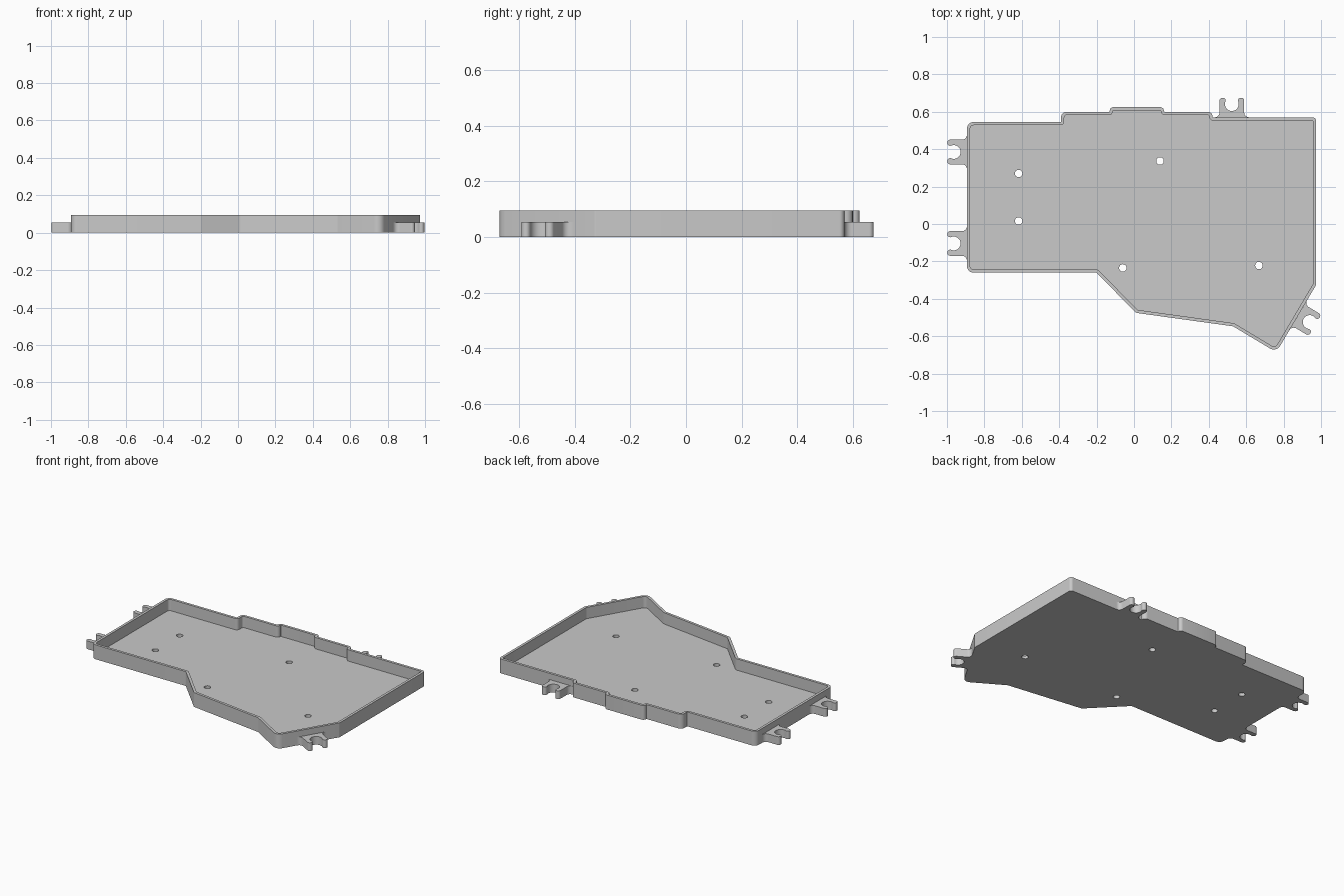
import bpy, bmesh, math
from mathutils import Vector, Matrix

if "Cube" in bpy.data.objects:
    bpy.data.objects.remove(bpy.data.objects["Cube"], do_unlink=True)

HEIGHT, FLOOR, WALL, HOOK_H = 0.095, 0.02, 0.017, 0.054

grey = bpy.data.materials.new("light grey")
grey.use_nodes = True
colour = (0.585, 0.585, 0.585, 1)
grey.diffuse_color = colour
grey.node_tree.nodes["Principled BSDF"].inputs["Base Color"].default_value = colour


def corner_dirs(pts, i):
    p = Vector(pts[i][:2])
    d1 = (p - Vector(pts[i - 1][:2])).normalized()
    d2 = (Vector(pts[(i + 1) % len(pts)][:2]) - p).normalized()
    return p, d1, d2


def rounded(pts, seg=6):
    """Outline with an arc of the given radius at every (x, y, radius) corner."""
    out = []
    for i, (_, _, r) in enumerate(pts):
        p, d1, d2 = corner_dirs(pts, i)
        if r == 0:
            out.append(p)
            continue
        turn = math.atan2(d1.x * d2.y - d1.y * d2.x, d1.dot(d2))
        start = p - d1 * r * math.tan(abs(turn) / 2)
        centre = start + Vector((-d1.y, d1.x)) * math.copysign(r, turn)
        out += [centre + Matrix.Rotation(turn * k / seg, 2) @ (start - centre)
                for k in range(seg + 1)]
    return out


def inset(pts, t):
    """Counter-clockwise outline moved inward by t, radii adjusted to match."""
    out = []
    for i, (_, _, r) in enumerate(pts):
        p, d1, d2 = corner_dirs(pts, i)
        n1, n2 = Vector((-d1.y, d1.x)), Vector((-d2.y, d2.x))
        q = p + (n1 + n2) * (t / (1 + n1.dot(n2)))
        convex = d1.x * d2.y - d1.y * d2.x > 0
        out.append((q.x, q.y, max(r - t, 0.004) if convex else r + t))
    return out


def ring(bm, pts, z):
    vs = [bm.verts.new((p[0], p[1], z)) for p in pts]
    es = [bm.edges.new((vs[i - 1], vs[i])) for i in range(len(vs))]
    return vs, es


def bridge(bm, a, b):
    for i in range(len(a)):
        bm.faces.new((a[i - 1], a[i], b[i], b[i - 1]))


def finish(bm, name):
    bmesh.ops.recalc_face_normals(bm, faces=bm.faces)
    mesh = bpy.data.meshes.new(name)
    bm.to_mesh(mesh)
    bm.free()
    mesh.materials.append(grey)
    ob = bpy.data.objects.new(name, mesh)
    bpy.context.collection.objects.link(ob)
    bpy.ops.object.select_all(action="DESELECT")
    ob.select_set(True)
    bpy.context.view_layer.objects.active = ob
    bpy.ops.object.shade_smooth_by_angle(angle=math.radians(30))


# Tray: one closed shell with floor, thin rim wall and five through holes
outline = [
    (-0.893, -0.26, 0.035), (-0.2, -0.26, 0.012), (0.01, -0.475, 0.025),
    (0.53, -0.547, 0.03), (0.761, -0.686, 0.04), (0.973, -0.327, 0.02),
    (0.973, 0.57, 0.018), (0.42, 0.57, 0.003), (0.42, 0.6, 0.025),
    (0.16, 0.6, 0.003), (0.16, 0.625, 0.02), (-0.13, 0.625, 0.02),
    (-0.13, 0.6, 0.003), (-0.39, 0.6, 0.03), (-0.39, 0.545, 0.003),
    (-0.893, 0.545, 0.035),
]
holes = [(-0.617, 0.27), (-0.617, 0.016), (0.139, 0.337), (-0.06, -0.235), (0.668, -0.222)]

bm = bmesh.new()
outer, inner = rounded(outline), rounded(inset(outline, WALL))
out_low, bottom_edges = ring(bm, outer, 0)
out_top, _ = ring(bm, outer, HEIGHT)
in_top, _ = ring(bm, inner, HEIGHT)
in_low, floor_edges = ring(bm, inner, FLOOR)
bridge(bm, out_low, out_top)
bridge(bm, out_top, in_top)
bridge(bm, in_top, in_low)
for hx, hy in holes:
    circle = [(hx + 0.02 * math.cos(k * math.tau / 24), hy + 0.02 * math.sin(k * math.tau / 24))
              for k in range(24)]
    low, low_edges = ring(bm, circle, 0)
    top, top_edges = ring(bm, circle, FLOOR)
    bridge(bm, low, top)
    bottom_edges += low_edges
    floor_edges += top_edges
bmesh.ops.triangle_fill(bm, edges=bottom_edges, use_beauty=True, normal=(0, 0, -1))
bmesh.ops.triangle_fill(bm, edges=floor_edges, use_beauty=True, normal=(0, 0, 1))
finish(bm, "tray")

# Hook half profile: x points away from the wall, y runs along it
half = rounded([(0, 0, 0), (0, 0.096, 0), (0.002, 0.066, 0.026), (0.105, 0.066, 0.016),
                (0.105, 0.033, 0.0155), (0.088, 0.033, 0)])[1:-1]
for k in range(11):
    a = math.radians(63 + (180 - 63) * k / 10)
    half.append(Vector((0.071 + 0.037 * math.cos(a), 0.037 * math.sin(a))))
profile = half + [Vector((p.x, -p.y)) for p in reversed(half[:-1])]


def hook(name, x, y, angle):
    """Open clip standing out from the wall at (x, y), facing the given angle."""
    turn = Matrix.Rotation(angle, 2)
    pts = [Vector((x, y)) + turn @ p for p in profile]
    bm = bmesh.new()
    low, _ = ring(bm, pts, 0)
    top, _ = ring(bm, pts, HOOK_H)
    bridge(bm, low, top)
    bm.faces.new(low)
    bm.faces.new(top)
    finish(bm, name)


hook("right_back_hook", -0.893, 0.385, math.pi)
hook("right_front_hook", -0.893, -0.104, math.pi)
hook("back_hook", 0.523, 0.57, math.pi / 2)
hook("left_front_hook", 0.878, -0.488, math.atan2(-0.212, 0.359))
